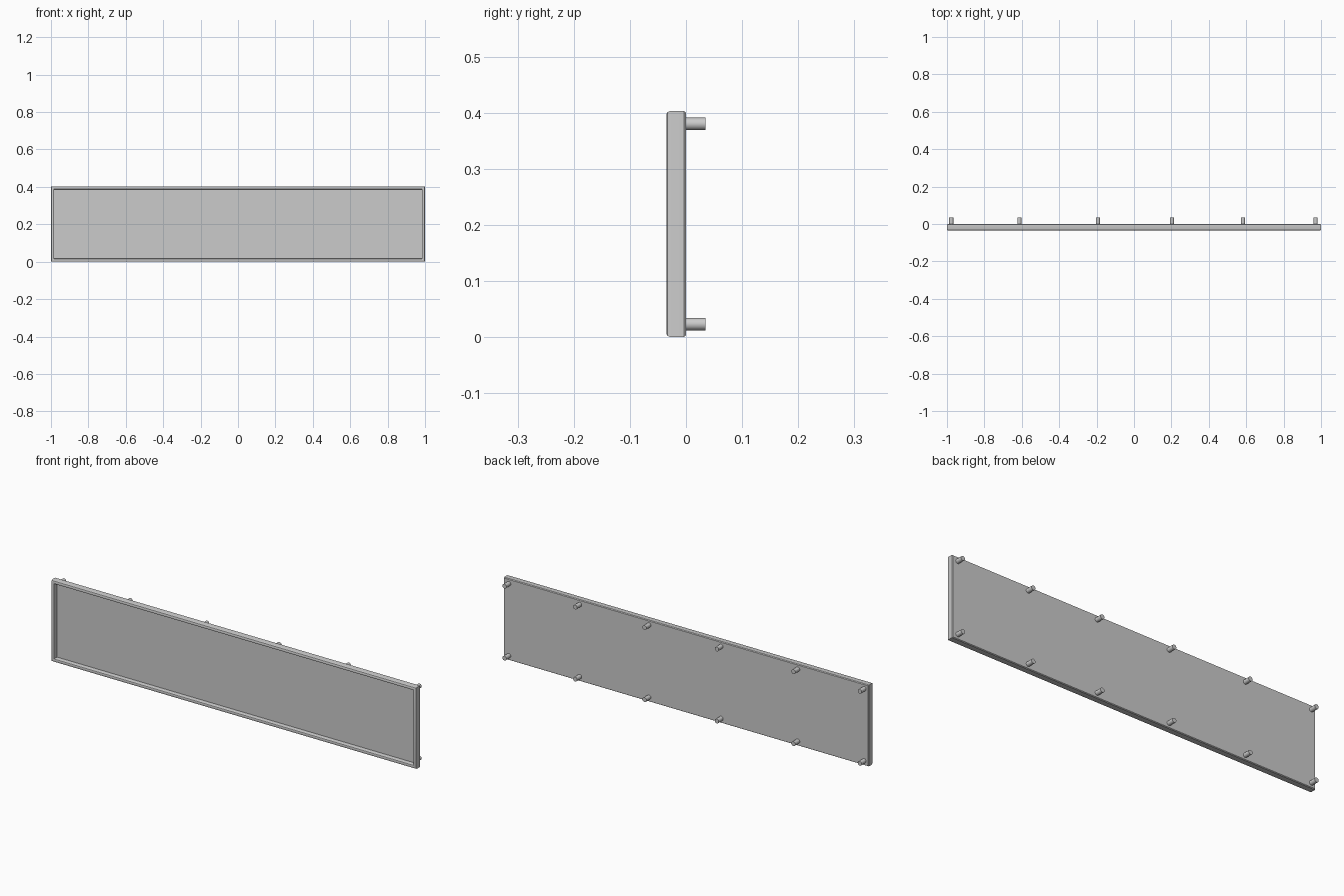
import bpy, bmesh, math
from mathutils import Matrix

cube = bpy.data.objects.get("Cube")
if cube:
    bpy.data.objects.remove(cube, do_unlink=True)

grey = bpy.data.materials.new("plain_grey")
grey.use_nodes = True
grey.diffuse_color = (0.6, 0.6, 0.6, 1)
grey.node_tree.nodes["Principled BSDF"].inputs["Base Color"].default_value = (0.6, 0.6, 0.6, 1)

HEIGHT = 0.403


def finish(bm, name):
    bmesh.ops.recalc_face_normals(bm, faces=bm.faces)
    mesh = bpy.data.meshes.new(name)
    bm.to_mesh(mesh)
    bm.free()
    obj = bpy.data.objects.new(name, mesh)
    bpy.context.collection.objects.link(obj)
    mesh.materials.append(grey)
    bpy.ops.object.select_all(action='DESELECT')
    obj.select_set(True)
    bpy.context.view_layer.objects.active = obj
    bpy.ops.object.shade_smooth_by_angle(angle=math.radians(35))
    return obj


# Tray panel: rectangular rings (inset, y) from the back, round the rim, into the recess
profile = [(0.003, 0), (0, -0.004), (0, -0.028), (0.002, -0.033), (0.006, -0.035),
           (0.011, -0.035), (0.015, -0.033), (0.017, -0.028), (0.017, -0.012)]
bm = bmesh.new()
rings = []
for inset, y in profile:
    x, low, high = 1 - inset, inset, HEIGHT - inset
    corners = [(-x, low), (x, low), (x, high), (-x, high)]
    rings.append([bm.verts.new((cx, y, cz)) for cx, cz in corners])
for a, b in zip(rings, rings[1:]):
    for i in range(4):
        j = (i + 1) % 4
        bm.faces.new((a[i], a[j], b[j], b[i]))
bm.faces.new(rings[0])
bm.faces.new(rings[-1])
finish(bm, "tray_panel")

# Mounting pegs along the top and bottom of the back
for row, z in (("lower", 0.023), ("upper", HEIGHT - 0.023)):
    for n, x in enumerate((-0.977, -0.613, -0.193, 0.203, 0.583, 0.971)):
        bm = bmesh.new()
        place = Matrix.Translation((x, 0.0165, z)) @ Matrix.Rotation(math.pi / 2, 4, 'X')
        bmesh.ops.create_cone(bm, cap_ends=True, segments=24, radius1=0.011,
                              radius2=0.011, depth=0.037, matrix=place)
        finish(bm, f"{row}_peg_{n + 1}")
